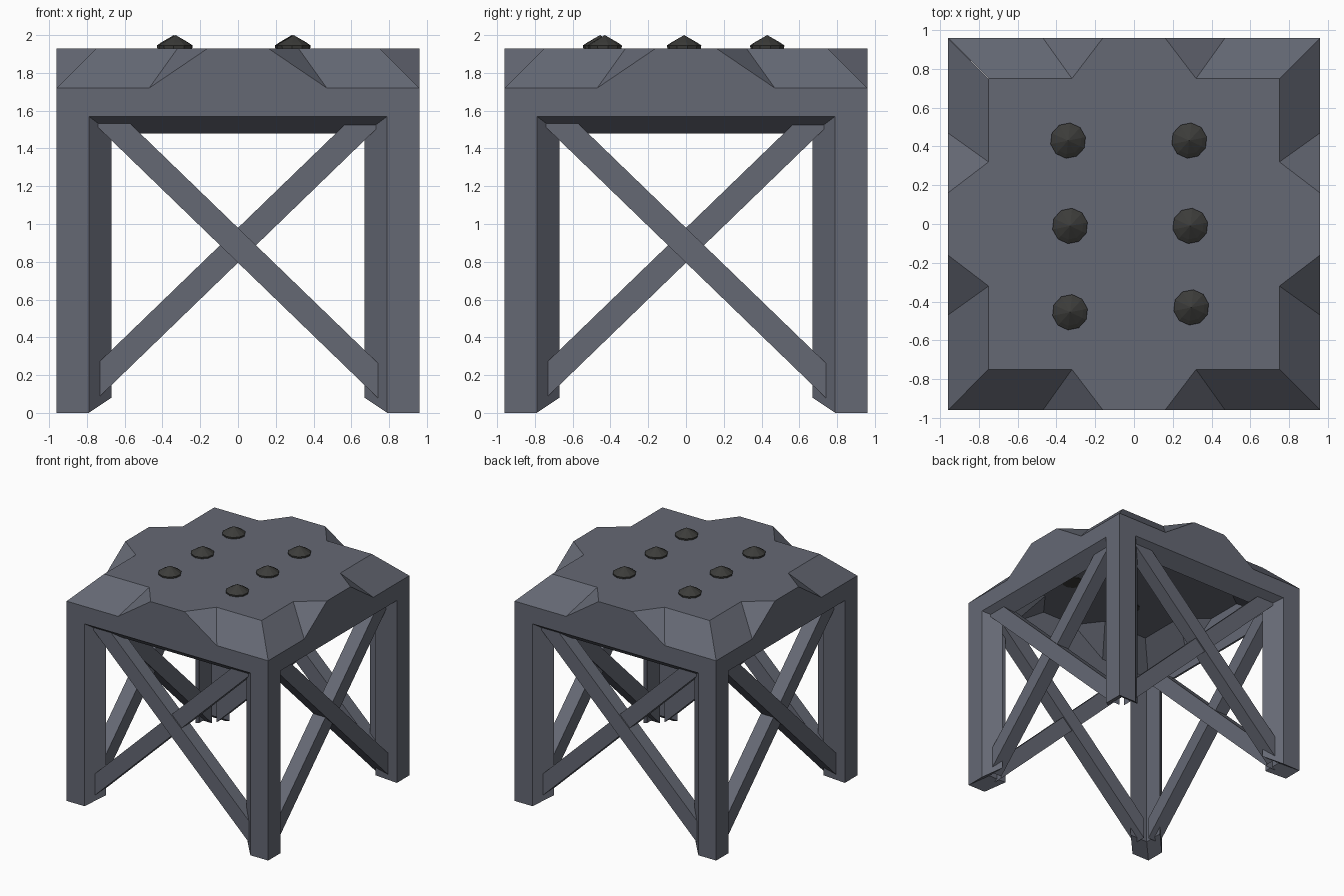
import bpy, math
from mathutils import Matrix, Vector

if "Cube" in bpy.data.objects:
    bpy.data.objects.remove(bpy.data.objects["Cube"])


def material(name, rgb):
    m = bpy.data.materials.new(name)
    m.diffuse_color = (*rgb, 1)
    m.use_nodes = True
    m.node_tree.nodes["Principled BSDF"].inputs["Base Color"].default_value = m.diffuse_color
    return m


STONE = material("slate_grey", (0.13, 0.14, 0.175))
IRON = material("dark_iron", (0.045, 0.045, 0.042))


def make(name, verts, faces, mat=STONE, turn=0):
    me = bpy.data.meshes.new(name)
    me.from_pydata(verts, [], faces)
    me.transform(Matrix.Rotation(turn, 4, 'Z'))
    me.materials.append(mat)
    ob = bpy.data.objects.new(name, me)
    bpy.context.collection.objects.link(ob)
    return ob


W = 0.96              # outer half width
TOP, CHIP = 1.93, 1.72  # top surface and lower edge of the chipped corners
RAIL, LIP = 1.57, 1.48  # bottom of side rails and of their inner lip
quarter = math.pi / 2

# Flat top surface with chipped outline, one quarter side at a time
outline = []
for i in range(4):
    r = Matrix.Rotation(i * quarter, 3, 'Z')
    for x, y in [(-.75, -.75), (-.32, -.75), (-.16, -W), (.16, -W), (.32, -.75)]:
        outline.append(r @ Vector((x, y, TOP)))
make("top_plate", outline, [list(range(20))])

for i in range(4):
    a = i * quarter
    # Side rail with chipped upper edge and slanted lip under it
    make(f"side_rail_{i}", [
        (-W, -W, RAIL), (W, -W, RAIL), (W, -W, CHIP), (.47, -W, CHIP),
        (.16, -W, TOP), (-.16, -W, TOP), (-.47, -W, CHIP), (-W, -W, CHIP),
        (.75, -.75, TOP), (.32, -.75, TOP), (-.32, -.75, TOP), (-.75, -.75, TOP),
        (-.79, -W, RAIL), (.79, -W, RAIL), (.67, -.84, LIP), (-.67, -.84, LIP)],
        [(0, 12, 13, 1, 2, 3, 4, 5, 6, 7), (3, 2, 8, 9), (4, 3, 9),
         (6, 5, 10), (7, 6, 10, 11), (12, 15, 14, 13)], turn=a)

    # Corner leg, L-shaped section with chamfered inner edges
    section = [(W, W), (.79, W), (.67, .84), (.84, .84), (.84, .67), (W, .79)]
    lift = [0, 0, .08, .08, .08, 0]
    verts = [(x, y, z) for (x, y), z in zip(section, lift)]
    verts += [(x, y, RAIL) for x, y in section]
    sides = [((k + 1) % 6, k, k + 6, (k + 1) % 6 + 6) for k in range(6)]
    make(f"corner_leg_{i}", verts,
         sides + [(0, 1, 2, 3), (0, 3, 4, 5), (9, 8, 7, 6), (11, 10, 9, 6)], turn=a)

    # Crossed braces with ends cut square to the frame
    for s, y0 in ((1, -.90), (-1, -.91)):
        prof = [(-.76, .06), (.77, 1.54), (.58, 1.54), (-.76, .245)]
        verts = [(s * x, y, z) for y in (y0, y0 + .12) for x, z in prof]
        faces = [(0, 1, 2, 3), (7, 6, 5, 4)]
        faces += [((k + 1) % 4, k, k + 4, (k + 1) % 4 + 4) for k in range(4)]
        if s < 0:
            faces = [f[::-1] for f in faces]
        make(f"brace_{i}_{'a' if s > 0 else 'b'}", verts, faces, turn=a)

# Iron studs: low rim and faceted pointed cap
N = 10
for i, (cx, cy) in enumerate([(-.34, .43), (.285, .43), (-.33, -.01),
                              (.29, -.01), (-.33, -.455), (.295, -.43)]):
    verts = []
    for rad, z in ((.088, 1.925), (.092, 1.945), (.07, 1.96)):
        for k in range(N):
            t = 2 * math.pi * k / N + .2
            verts.append((cx + rad * math.cos(t), cy + rad * math.sin(t), z))
    verts.append((cx, cy, 2.0))
    faces = [tuple(range(N))[::-1]]
    for k in range(N):
        n = (k + 1) % N
        faces += [(k, n, n + N, k + N), (k + N, n + N, n + 2 * N, k + 2 * N),
                  (k + 2 * N, n + 2 * N, 3 * N)]
    make(f"stud_{i}", verts, faces, IRON)
